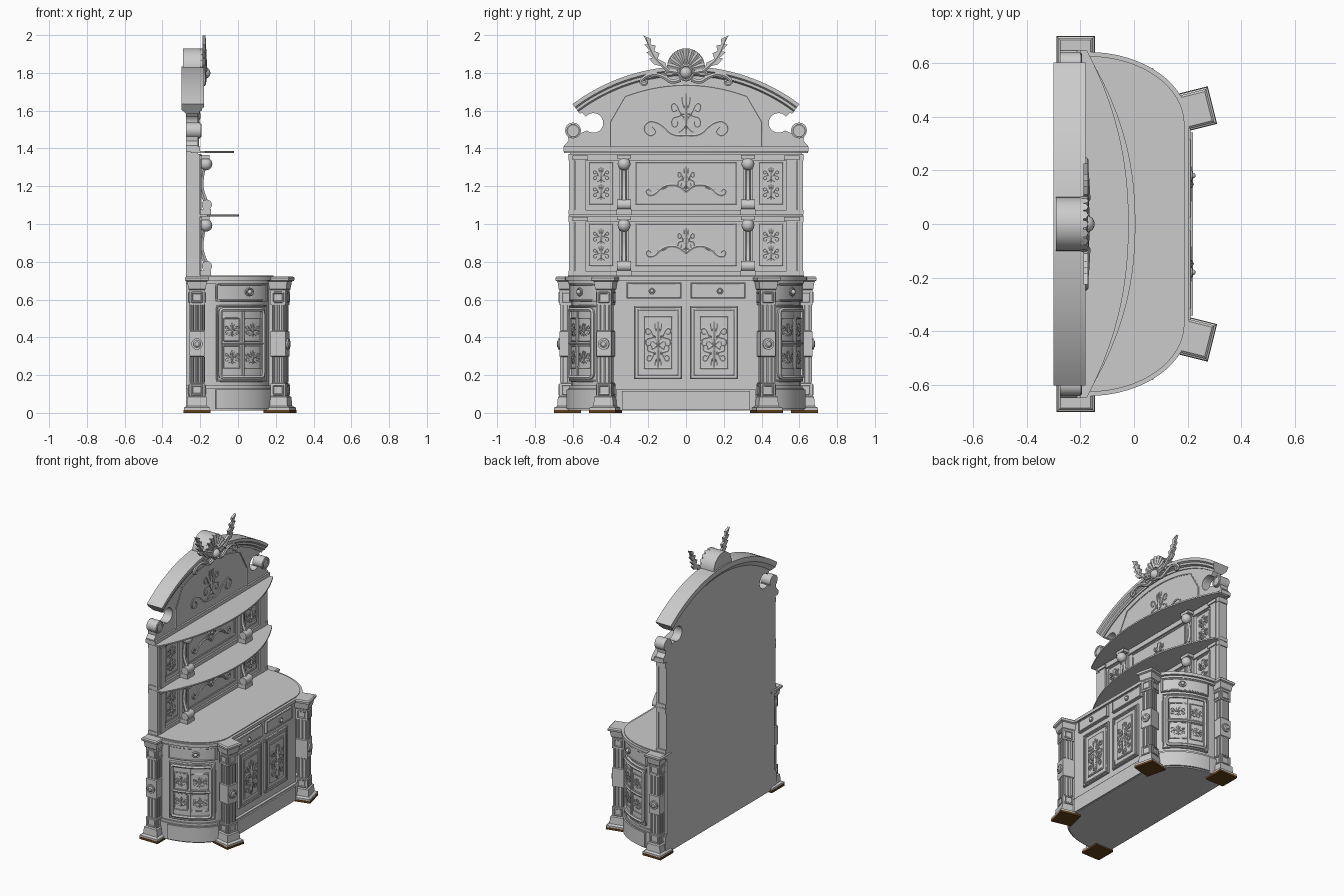
import bpy, bmesh
from math import sin, cos, pi, radians, sqrt, hypot

if "Cube" in bpy.data.objects:
    bpy.data.objects.remove(bpy.data.objects["Cube"])

BACK = -0.275
brown = bpy.data.materials.new("dark_foot")
brown.diffuse_color = (0.12, 0.05, 0.01, 1)
brown.use_nodes = True
brown.node_tree.nodes["Principled BSDF"].inputs["Base Color"].default_value = brown.diffuse_color


def make(name, verts, faces):
    me = bpy.data.meshes.new(name)
    me.from_pydata(verts, [], faces)
    bm = bmesh.new()
    bm.from_mesh(me)
    bmesh.ops.recalc_face_normals(bm, faces=bm.faces)
    bm.to_mesh(me)
    bm.free()
    ob = bpy.data.objects.new(name, me)
    bpy.context.collection.objects.link(ob)
    return ob


def loft(name, rings):
    n, m = len(rings[0]), len(rings)
    faces = [[k*n+i, k*n+(i+1) % n, k*n+n+(i+1) % n, k*n+n+i] for k in range(m-1) for i in range(n)]
    faces += [list(range(n)), list(range((m-1)*n, m*n))]
    return make(name, [p for r in rings for p in r], faces)


def prism_z(name, pts, z0, z1):
    return loft(name, [[(x, y, z) for x, y in pts] for z in (z0, z1)])


def prism_x(name, pts, x0, x1):
    return loft(name, [[(x, y, z) for y, z in pts] for x in (x0, x1)])


def box(name, x0, x1, y0, y1, z0, z1):
    return prism_z(name, [(x0, y0), (x1, y0), (x1, y1), (x0, y1)], z0, z1)


def slab(name, F, u0, u1, v0, v1, h, n=1, lo=-0.005):
    """Panel lying on surface frame F(u, v, height)."""
    us = [u0+(u1-u0)*i/n for i in range(n+1)]
    return loft(name, [[F(u, v0, lo), F(u, v0, h), F(u, v1, h), F(u, v1, lo)] for u in us])


def rods(name, F, strokes, h=0.0, kind='NURBS'):
    """Round strokes (points, radius, closed, taper) laid on frame F."""
    cu = bpy.data.curves.new(name, 'CURVE')
    cu.dimensions, cu.bevel_depth, cu.bevel_resolution, cu.resolution_u = '3D', 1, 1, 4
    cu.use_fill_caps = True
    for pts, r, closed, taper in strokes:
        sp = cu.splines.new(kind)
        sp.points.add(len(pts)-1)
        for i, (u, v) in enumerate(pts):
            sp.points[i].co = (*F(u, v, h), 1)
            sp.points[i].radius = r*(1-taper*i/(len(pts)-1))
        sp.use_cyclic_u = closed
        if kind == 'NURBS':
            sp.order_u, sp.use_endpoint_u = 3, not closed
    tmp = bpy.data.objects.new(name + "_path", cu)
    bpy.context.collection.objects.link(tmp)
    dg = bpy.context.evaluated_depsgraph_get()
    me = bpy.data.meshes.new_from_object(tmp.evaluated_get(dg))
    bpy.data.objects.remove(tmp)
    ob = bpy.data.objects.new(name, me)
    bpy.context.collection.objects.link(ob)
    return ob


def rect(u0, u1, v0, v1, n=8):
    c = [(u0, v0), (u1, v0), (u1, v1), (u0, v1)]
    return [(a[0]+(b[0]-a[0])*i/n, a[1]+(b[1]-a[1])*i/n) for a, b in zip(c, c[1:]+c[:1]) for i in range(n)]


def circle(u, v, r, n=20):
    return [(u+r*cos(2*pi*i/n), v+r*sin(2*pi*i/n)) for i in range(n)]


def rim(name, F, u0, u1, v0, v1, r, h):
    return rods(name, F, [(rect(u0, u1, v0, v1), r, True, 0)], h, 'POLY')


def ball(name, loc, r):
    bm = bmesh.new()
    bmesh.ops.create_uvsphere(bm, u_segments=16, v_segments=10, radius=r)
    me = bpy.data.meshes.new(name)
    bm.to_mesh(me)
    bm.free()
    ob = bpy.data.objects.new(name, me)
    ob.location = loc
    bpy.context.collection.objects.link(ob)


def knob(name, F, u, v, r, h):
    ball(name, F(u, v, h+r*0.3), r*0.7)
    rods(name + "_ring", F, [(circle(u, v, r, 12), r*0.3, True, 0)], h, 'POLY')


def fleur(name, F, cu, cv, w, h, off, r):
    """Carved leaf ornament, half widths w and h."""
    half = [[(0, -.3), (.4, .05), (.65, .55), (1, .5), (.9, .05), (.6, .2)],
            [(0, .1), (.45, -.1), (.95, -.15), (.95, -.6), (.55, -.6), (.55, -.35)],
            [(0, -.5), (.25, -.8), (.5, -.85)], [(0, .2), (.3, .45), (.25, .85)]]
    st = [([(cu+s*a*w, cv+b*h) for a, b in p], r, False, .4) for p in half for s in (1, -1)]
    st += [([(cu, cv+b*h) for b in (-.2, .3, .7, 1)], r*2, False, .8),
           ([(cu, cv+b*h) for b in (-.1, -.4, -.7, -1)], r*1.6, False, .8)]
    rods(name, F, st, off)


def plan(a, b, n=16):
    """Bowed cabinet plan: flat back, elliptical corners, straight front."""
    q = [(-.17+a*sin(pi/2*i/n), .37+b*cos(pi/2*i/n)) for i in range(n+1)]
    q = [(BACK, .37+b)] + q
    return q + [(x, -y) for x, y in reversed(q)]


# Lower cabinet
A, B = .335, .235
prism_z("cabinet_body", plan(A, B), .012, .70)
prism_z("plinth", plan(.355, .255), .012, .13)
prism_z("plinth_moulding", plan(.347, .247), .13, .145)
prism_z("worktop_moulding", plan(.355, .255), .685, .702)
prism_z("worktop", plan(.375, .27), .70, .722)
prism_z("worktop_inset", plan(.358, .255), .722, .728)
box("cabinet_front", 0, .19, -.38, .38, .012, .702)
box("front_plinth", 0, .21, -.37, .37, .012, .125)


def front(u, v, h):
    return (.19+h, u, v)


def side(s):
    def F(u, v, h):
        k = sqrt(max(1-((u+.17)/A)**2, 1e-4))
        nx, ny = (u+.17)/A/A, k/B
        d = hypot(nx, ny)
        return (u+h*nx/d, s*(.37+B*k+h*ny/d), v)
    return F


slab("plinth_panel", front, -.34, .34, .015, .115, .03)
for s in (1, -1):
    # front drawer and door
    c = s*.17
    slab("front_drawer", front, c-.145, c+.145, .605, .69, .018)
    rim("drawer_rim", front, c-.14, c+.14, .61, .685, .005, .018)
    knob("drawer_knob", front, s*.18, .645, .015, .024)
    c = s*.148
    slab("front_door", front, c-.128, c+.128, .18, .565, .01)
    for i, (w, z0, z1) in enumerate([(.122, .186, .559), (.105, .20, .545), (.072, .235, .51)]):
        rim("door_moulding", front, c-w, c+w, z0, z1, .006, .011)
    slab("door_field", front, c-.068, c+.068, .24, .505, .016)
    fleur("door_carving_top", front, c, .405, .068, .08, .017, .008)
    fleur("door_carving_bottom", front, c, .315, .06, -.075, .017, .008)
    # curved side drawer, glazed door and plinth panel
    F = side(s)
    slab("side_drawer", F, -.12, .145, .59, .685, .014, 14)
    rim("side_drawer_rim", F, -.115, .14, .595, .68, .005, .014)
    knob("side_drawer_knob", F, .05, .64, .018, .02)
    slab("side_plinth_panel", F, -.12, .145, .02, .125, .03, 14)
    slab("side_door", F, -.115, .14, .165, .57, .010, 14)
    rim("side_door_moulding", F, -.112, .137, .17, .565, .006, .012)
    rods("side_door_frame", F, [(rect(-.095, .122, .188, .547), .012, True, 0),
                                ([(.022, .19), (.022, .545)], .008, False, 0),
                                ([(-.095+.0217*i, .367) for i in range(11)], .009, False, 0)], .014)
    for u in (-.035, .072):
        for z in (.44, .295):
            rim("pane_rim", F, u-.045, u+.04, z-.06, z+.06, .004, .012)
            fleur("pane_carving", F, u, z, .036, .036, .012, .004)

# Pilaster legs
LEVELS = [(.015, .070), (.028, .070), (.036, .054), (.085, .050), (.09, .041), (.155, .041), (.157, .034),
          (.295, .034), (.30, .041), (.43, .041), (.435, .034), (.57, .034), (.572, .041), (.65, .041),
          (.655, .046), (.695, .052), (.70, .062), (.715, .064), (.722, .056)]


def leg(prefix, cx, cy, ang, s):
    def ring(z, h):
        return [(cx+a*cos(ang)-b*sin(ang), s*(cy+a*sin(ang)+b*cos(ang)), z)
                for a, b in ((-h, -h), (h, -h), (h, h), (-h, h))]
    loft(prefix, [ring(z, h) for z, h in LEVELS])
    loft(prefix + "_pad", [ring(0, .072), ring(.015, .072)]).data.materials.append(brown)
    for turn in (-pi/2, 0, pi/2):
        a = ang+turn

        def G(u, v, h):
            return (cx+h*cos(a)-u*sin(a), s*(cy+h*sin(a)+u*cos(a)), v)
        rods(prefix + "_flutes", G, [([(u, z0), (u, z1)], .007, False, 0) for u in (-.024, 0, .024)
                                     for z0, z1 in ((.16, .295), (.435, .57))], .034, 'POLY')
        for z in (.122, .612):
            rim(prefix + "_square", G, -.027, .027, z-.024, z+.024, .006, .041)
        if turn == 0:
            loft(prefix + "_boss", [[G(u, v, h) for u, v in circle(0, .365, r)]
                                    for r, h in ((.03, .035), (.03, .05), (.02, .05), (.012, .056))])


for s in (1, -1):
    leg("front_leg", .222, .425, radians(14), s)
    leg("back_leg", -.217, .628, pi/2, s)

# Upper backboard with two shelf tiers
box("backboard", BACK, -.212, -.615, .615, .70, 1.38)


def board(u, v, h):
    return (-.212+h, u, v)


def shelf(name, half, x0, depth, z0, z1):
    ys = [-half+2*half*i/40 for i in range(41)]
    pts = [(x0+depth*(1-abs(y/half)**2.2), y) for y in ys]
    prism_z(name, [(-.25, -half)] + pts + [(-.25, half)], z0, z1)


shelf("lower_shelf", .62, -.165, .17, 1.04, 1.05)
shelf("upper_shelf", .645, -.175, .155, 1.376, 1.386)
for z in (.725, 1.05):
    top = z+.32
    box("tier_rail", BACK, -.2, -.622, .622, top-.035, top)
    box("tier_base", BACK, -.2, -.622, .622, z, z+.025)
    rim("centre_panel_moulding", board, -.265, .265, z+.055, z+.275, .006, 0)
    fleur("centre_palmette", board, 0, z+.19, .045, .065, .002, .008)
    for s in (1, -1):
        swag = [(0, .12), (.03, .15), (.08, .16), (.13, .145), (.165, .105), (.2, .1), (.215, .125), (.195, .14), (.185, .122)]
        rods("swag_scroll", board, [([(s*y, z+d) for y, d in swag], .009, False, .35),
                                    ([(s*.09, z+.158), (s*.12, z+.125), (s*.15, z+.135)], .006, False, .5)], .002)
        rim("side_panel_moulding", board, s*.45-.062, s*.45+.062, z+.055, z+.275, .005, 0)
        for d in (.12, .21):
            fleur("side_panel_carving", board, s*.45, z+d, .042, .042, .002, .006)
        slab("edge_pilaster", board, s*.56-.028, s*.56+.028, z, top, .014)
        slab("edge_pilaster_cap", board, s*.56-.04, s*.56+.04, top-.03, top-.008, .022)
        slab("edge_strip", board, s*.605-.015, s*.605+.015, z, top, .01)
        # bracket with ball on top and scroll at foot
        c = s*.328
        slab("bracket_shaft", board, c-.026, c+.026, z, top, .018)
        slab("bracket_base", board, c-.04, c+.04, z, z+.03, .07)
        slab("bracket_cap", board, c-.038, c+.038, top-.025, top-.004, .06)
        ball("bracket_ball", (-.17, c, top-.052), .034)
        loft("bracket_scroll", [[(x, y, q) for x, q in circle(-.165, z+.052, .027)] for y in (c-.038, c+.038)])
        rods("bracket_stem", lambda u, v, h: (u, c, v),
             [([(-.17, z+.07), (-.195, z+.12), (-.195, z+.2), (-.18, top-.06)], .014, False, 0)])

# Arched pediment with side cut-outs
CZ = .835
hole = [(.49+.052*cos(radians(a)), 1.535+.052*sin(radians(a))) for a in range(-50, -321, -15)]
half = [(.645, 1.38), (.645, 1.415), (.622, 1.44), (.625, 1.47), (.56, 1.48)] + hole + [(.555, 1.595)]
arch = [(.96*sin(t), CZ+.96*cos(t)) for t in [radians(36-3*i) for i in range(25)]]
prism_x("pediment_board", half + arch + [(-y, z) for y, z in reversed(half)], BACK, -.212)
section = [(-.30, 1), (-.18, 1), (-.18, .98), (-.19, .972), (-.19, .958), (-.205, .95), (-.205, .935), (BACK, .935), (-.30, .965)]
loft("arched_cornice", [[(x, r*sin(t), CZ+r*cos(t)) for x, r in section]
                        for t in [radians(-36.9+73.8*i/32) for i in range(33)]])
box("pediment_base", BACK, -.2, -.648, .648, 1.385, 1.41)
inner = [(.9*sin(t), CZ+.9*cos(t)) for t in [radians(21-3*i) for i in range(15)]]
inner = [(.4, 1.405), (.4, 1.54)] + inner + [(-.4, 1.54), (-.4, 1.405)]
rods("pediment_panel_moulding", board, [(inner, .005, True, 0)], 0, 'POLY')
fleur("pediment_carving", board, 0, 1.58, .08, .11, 0, .007)
for s in (1, -1):
    curl = [(0, 1.47), (.07, 1.46), (.13, 1.53), (.2, 1.55), (.23, 1.5), (.19, 1.46), (.15, 1.49), (.18, 1.515)]
    rods("pediment_scroll", board, [([(s*y, z) for y, z in curl], .008, False, .4)])
    prism_x("side_roundel", circle(s*.598, 1.495, .042), BACK, -.2)
    rods("side_roundel_ring", board, [(circle(s*.598, 1.495, .032), .007, True, 0)], .012, 'POLY')

# Crest with shell, leaves and scrolls
def crest(u, v, h):
    return (-.18+h, u, v)


fan = [(.1*cos(pi*i/16), 1.83+.1*sin(pi*i/16)) for i in range(17)]
prism_x("crest_block", [(.1, 1.80)] + fan + [(-.1, 1.80)], -.29, -.188)
rods("crest_shell", crest, [([(.03*cos(a), 1.82+.03*sin(a)), (.07*cos(a), 1.82+.075*sin(a)),
                              (.1*cos(a), 1.825+.105*sin(a))], .014, False, -.15)
                            for a in [radians(10+20*i) for i in range(9)]], -.006)
ball("crest_boss", (-.178, 0, 1.8), .032)
rods("crest_boss_ring", crest, [(circle(0, 1.8, .038), .008, True, 0)], 0, 'POLY')
leaf = [(.09, 1.80), (.13, 1.835), (.17, 1.845), (.195, 1.875), (.178, 1.88), (.21, 1.91), (.19, 1.915), (.22, 1.95),
        (.2, 1.95), (.226, 1.998), (.185, 1.98), (.188, 1.95), (.16, 1.945), (.168, 1.915), (.14, 1.905), (.15, 1.875), (.11, 1.855)]
for s in (1, -1):
    prism_x("crest_leaf", [(s*y, z) for y, z in leaf], -.188, -.172)
    rods("crest_leaf_rib", crest, [([(s*y, z) for y, z in [(.09, 1.81), (.15, 1.86), (.185, 1.91), (.212, 1.985)]], .012, False, .7)], .006)
    curl = [(.03, 1.765), (.07, 1.745), (.11, 1.775), (.16, 1.795), (.21, 1.785), (.245, 1.755), (.225, 1.735), (.2, 1.75), (.217, 1.765)]
    rods("crest_scroll", crest, [([(s*y, z) for y, z in curl], .014, False, .4),
                                 ([(s*y, z) for y, z in [(.04, 1.8), (.09, 1.815), (.12, 1.79), (.1, 1.775)]], .011, False, .4)])

# Smooth shading with sharp edges kept
bpy.ops.object.select_all(action='SELECT')
bpy.context.view_layer.objects.active = bpy.data.objects["cabinet_body"]
bpy.ops.object.shade_smooth_by_angle(angle=radians(35))
